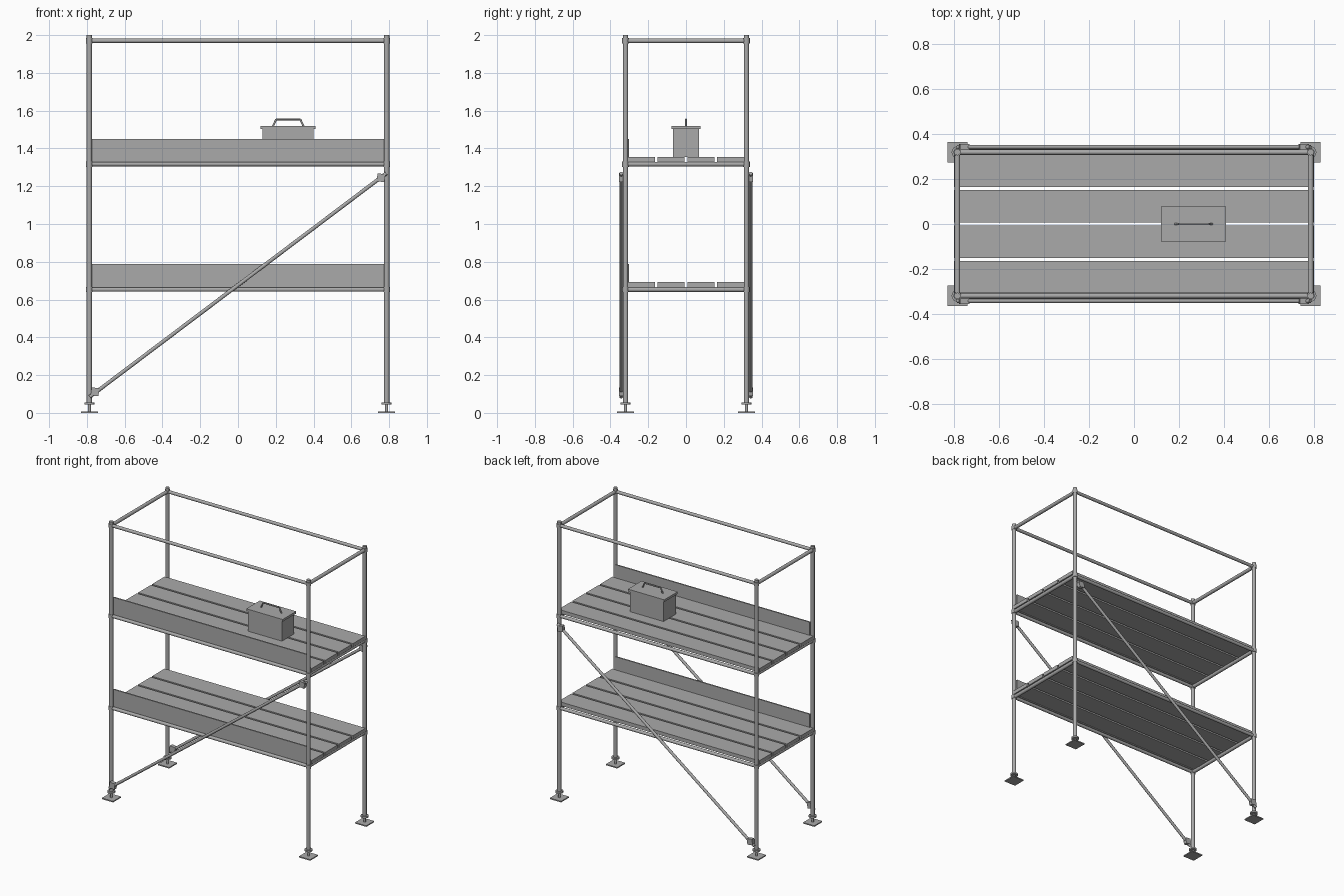
import bpy, math
from mathutils import Vector

if "Cube" in bpy.data.objects:
    bpy.data.objects.remove(bpy.data.objects["Cube"])

steel = bpy.data.materials.new("plain grey")
steel.diffuse_color = (0.4, 0.4, 0.4, 1)
steel.use_nodes = True
steel.node_tree.nodes["Principled BSDF"].inputs["Base Color"].default_value = steel.diffuse_color

PX, PY = 0.787, 0.32      # post centres
LEVELS = (0.653, 1.317)   # deck rail heights


def finish(name, smooth=False):
    ob = bpy.context.object
    ob.name = name
    ob.data.materials.append(steel)
    if smooth:
        bpy.ops.object.shade_smooth_by_angle(angle=math.radians(40))
    return ob


def box(name, lo, hi, rot=0):
    lo, hi = Vector(lo), Vector(hi)
    bpy.ops.mesh.primitive_cube_add(size=1, location=(lo + hi) / 2)
    bpy.context.object.scale = hi - lo
    bpy.context.object.rotation_euler.y = rot
    return finish(name)


def tube(name, a, b, r, sides=16):
    a, b = Vector(a), Vector(b)
    bpy.ops.mesh.primitive_cylinder_add(vertices=sides, radius=r, depth=(b - a).length,
                                        location=(a + b) / 2)
    bpy.context.object.rotation_euler = (b - a).to_track_quat('Z', 'Y').to_euler()
    return finish(name, True)


# corner posts with jack feet and couplers
for x in (-PX, PX):
    for y in (-PY, PY):
        box("base_plate", (x - .045, y - .045, 0), (x + .045, y + .045, .008))
        tube("jack_screw", (x, y, .005), (x, y, .08), .008)
        tube("jack_nut", (x, y, .044), (x, y, .056), .026)
        tube("post", (x, y, .056), (x, y, 2), .014)
        for z in (*LEVELS, 1.97):
            tube("coupler", (x, y, z - .014), (x, y, z + .014), .0175)

# horizontal rails
for z in (*LEVELS, 1.97):
    for s in (-1, 1):
        tube("long_rail", (-PX, s * PY, z), (PX, s * PY, z), .0115)
        tube("end_rail", (s * PX, -PY, z), (s * PX, PY, z), .0125)

# decks: four planks and a front toe board on each level
for z in LEVELS:
    for i in range(4):
        c = (i - 1.5) * .158
        box("plank", (-.802, c - .072, z + .012), (.802, c + .072, z + .039))
    box("toe_board", (-.775, -.313, z + .006), (.775, -.303, z + .134))

# diagonal braces with end clamps
for s in (-1, 1):
    y = s * .343
    tube("brace", (-.785, y, .085), (.785, y, 1.268), .010)
    for x, z in ((-.757, .112), (.757, 1.245)):
        box("brace_clamp", (x - .021, y - .013, z - .021), (x + .021, y + .013, z + .021), math.radians(8))

# toolbox
box("toolbox_body", (.13, -.07, 1.356), (.40, .07, 1.502))
box("toolbox_lid", (.12, -.077, 1.502), (.41, .077, 1.518))
grip = [(.184, 0, 1.515), (.202, 0, 1.554), (.330, 0, 1.554), (.348, 0, 1.515)]
for a, b in zip(grip, grip[1:]):
    tube("toolbox_handle", a, b, .005, 10)
